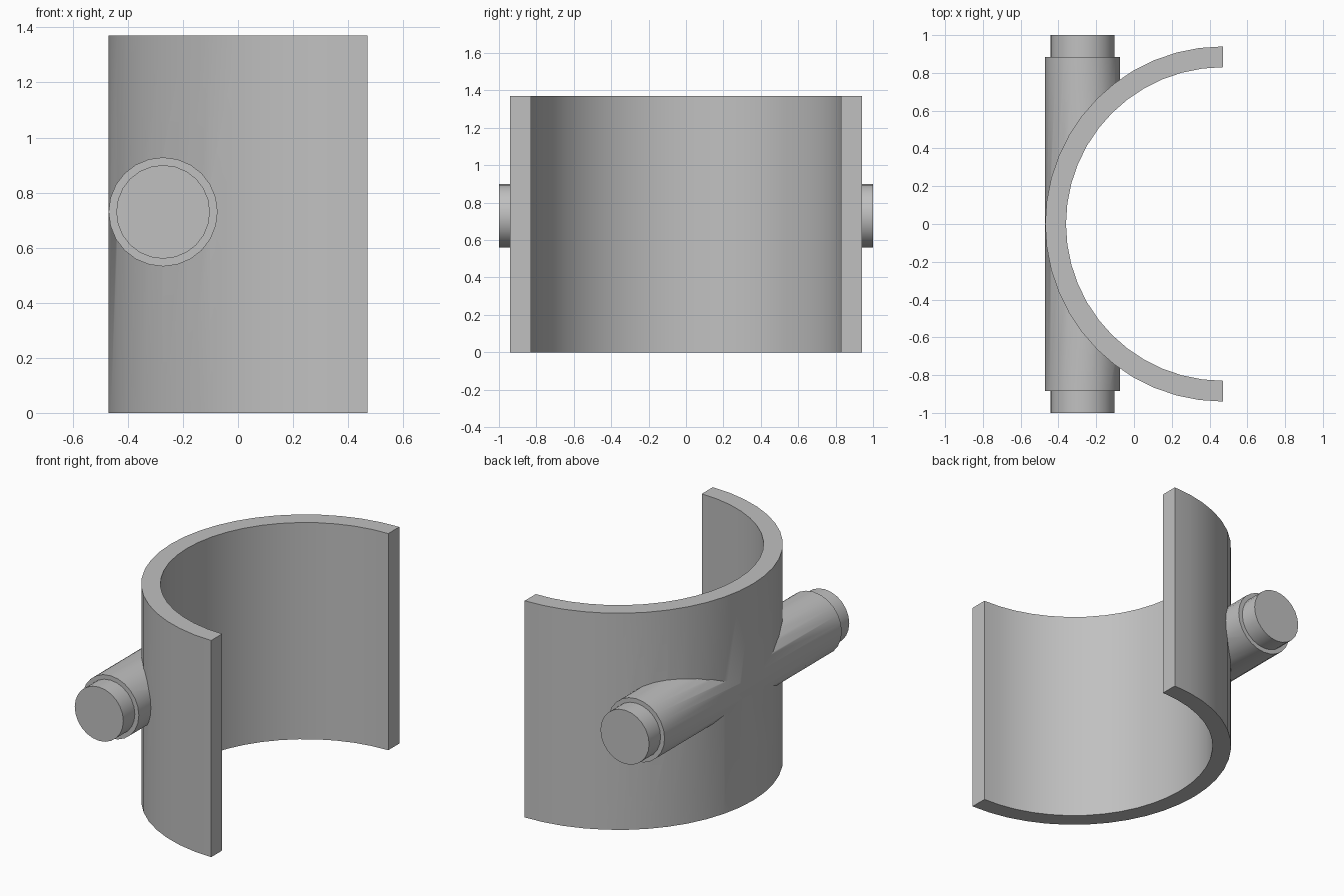
import bpy, math
from math import pi, sin, cos

default = bpy.data.objects.get("Cube")
if default:
    bpy.data.objects.remove(default, do_unlink=True)

HEIGHT = 1.37
OPEN_X = 0.47          # open side of the half ring, also its axis
OUTER, INNER = 0.94, 0.83
PIN_X, PIN_Z = -0.272, 0.73

grey = bpy.data.materials.new("plain grey")
grey.use_nodes = True
colour = (0.53, 0.53, 0.53, 1)
grey.diffuse_color = colour
grey.node_tree.nodes["Principled BSDF"].inputs["Base Color"].default_value = colour


def cylinder(name, radius, depth, location, sides, rotation=(0, 0, 0)):
    bpy.ops.mesh.primitive_cylinder_add(vertices=sides, radius=radius, depth=depth,
                                        location=location, rotation=rotation)
    obj = bpy.context.object
    obj.name = name
    return obj


def combine(target, tool, operation):
    mod = target.modifiers.new(tool.name, 'BOOLEAN')
    mod.object, mod.operation, mod.solver = tool, operation, 'EXACT'
    bpy.context.view_layer.objects.active = target
    bpy.ops.object.modifier_apply(modifier=mod.name)
    bpy.data.objects.remove(tool, do_unlink=True)


# Half-round solid, extruded upward from its D-shaped outline
steps = 24
outline = [(OPEN_X + OUTER * cos(pi / 2 + pi * i / steps),
            OUTER * sin(pi / 2 + pi * i / steps)) for i in range(steps + 1)]
n = len(outline)
verts = [(x, y, z) for z in (0, HEIGHT) for x, y in outline]
faces = [tuple(reversed(range(n))), tuple(range(n, 2 * n))]
faces += [(i, (i + 1) % n, (i + 1) % n + n, i + n) for i in range(n)]
mesh = bpy.data.meshes.new("half_ring_bracket")
mesh.from_pydata(verts, [], faces)
bracket = bpy.data.objects.new("half_ring_bracket", mesh)
bpy.context.collection.objects.link(bracket)

# Stepped cross pin through the back of the ring
along_y = (pi / 2, 0, 0)
pin = cylinder("cross_pin", 0.198, 1.77, (PIN_X, 0, PIN_Z), 24, along_y)
pin_core = cylinder("pin_ends", 0.17, 2.0, (PIN_X, 0, PIN_Z), 24, along_y)
combine(pin, pin_core, 'UNION')
combine(bracket, pin, 'UNION')

# Clear bore that leaves the ring wall
bore = cylinder("bore", INNER, 3, (OPEN_X, 0, HEIGHT / 2), 48)
combine(bracket, bore, 'DIFFERENCE')

# Finish
bracket.data.materials.clear()
bracket.data.materials.append(grey)
for poly in bracket.data.polygons:
    poly.material_index = 0
bpy.ops.object.select_all(action='DESELECT')
bracket.select_set(True)
bpy.context.view_layer.objects.active = bracket
bpy.ops.object.shade_smooth_by_angle(angle=math.radians(30))
